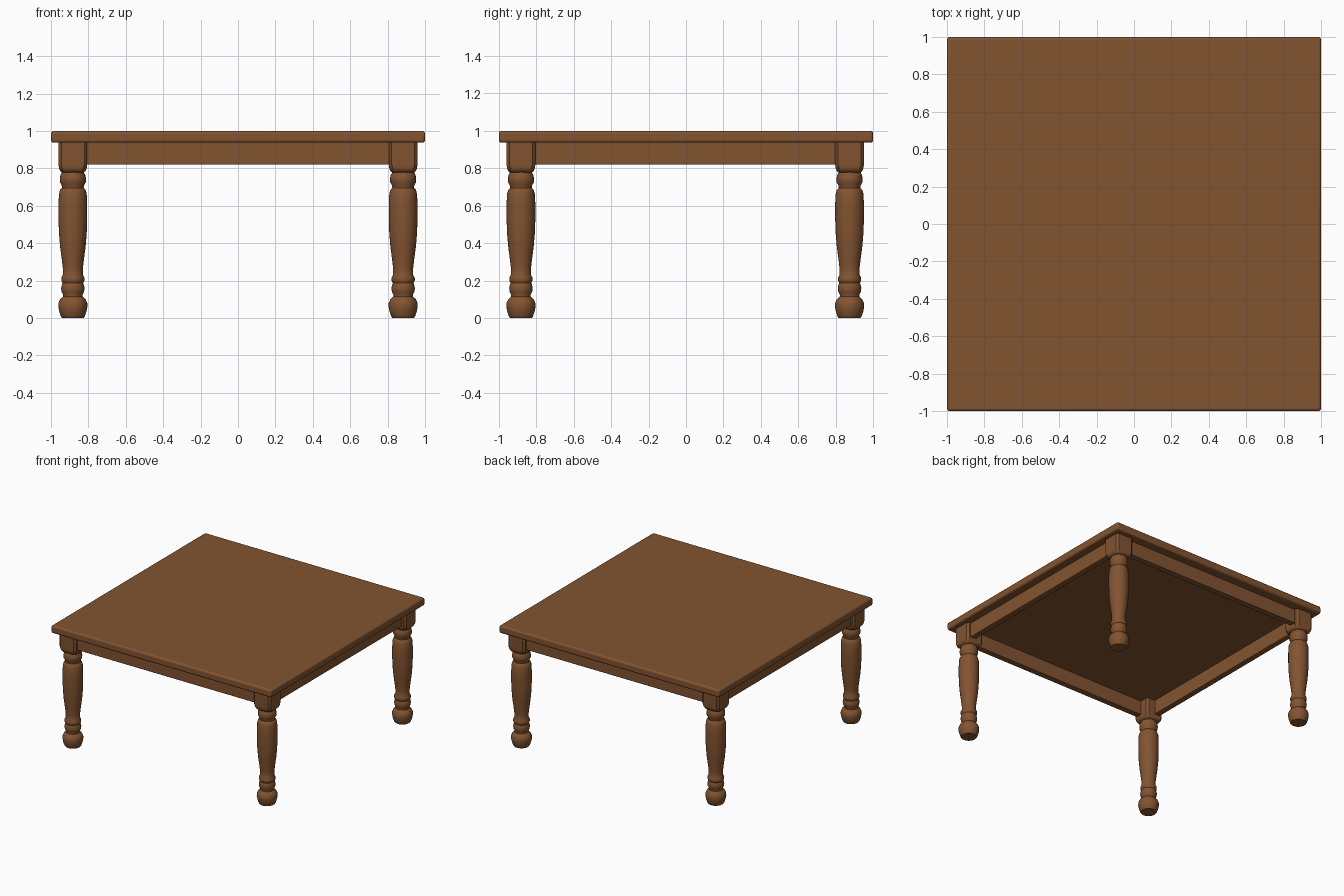
import bpy, bmesh, math

if "Cube" in bpy.data.objects:
    bpy.data.objects.remove(bpy.data.objects["Cube"])

wood = bpy.data.materials.new("warm brown wood")
wood.diffuse_color = (0.225, 0.088, 0.030, 1)
wood.use_nodes = True
wood.node_tree.nodes["Principled BSDF"].inputs["Base Color"].default_value = wood.diffuse_color


def finish(name, bm, bevel=0.0, segments=3):
    bmesh.ops.recalc_face_normals(bm, faces=bm.faces[:])
    mesh = bpy.data.meshes.new(name)
    bm.to_mesh(mesh)
    bm.free()
    mesh.materials.append(wood)
    ob = bpy.data.objects.new(name, mesh)
    bpy.context.collection.objects.link(ob)
    if bevel:
        mod = ob.modifiers.new("rounded edges", 'BEVEL')
        mod.width, mod.segments = bevel, segments
    bpy.ops.object.select_all(action='DESELECT')
    ob.select_set(True)
    bpy.context.view_layer.objects.active = ob
    bpy.ops.object.shade_smooth_by_angle(angle=math.radians(40))
    return ob


def box(name, lo, hi, bevel):
    bm = bmesh.new()
    bmesh.ops.create_cube(bm, size=1)
    for v in bm.verts:
        v.co = [(a + b) / 2 + c * (b - a) for a, b, c in zip(lo, hi, v.co)]
    return finish(name, bm, bevel)


def lathe(name, profile, x, y, steps=32):
    bm = bmesh.new()
    rings = [[bm.verts.new((x + r * math.cos(2 * math.pi * i / steps),
                            y + r * math.sin(2 * math.pi * i / steps), z))
              for i in range(steps)] for r, z in profile]
    for a, b in zip(rings, rings[1:]):
        for i in range(steps):
            j = (i + 1) % steps
            bm.faces.new((a[i], a[j], b[j], b[i]))
    bm.faces.new(rings[0])
    bm.faces.new(rings[-1])
    return finish(name, bm)


# Table top with softly rounded edge
box("table_top", (-1, -1, 0.937), (1, 1, 1.0), 0.014)

# Turned leg profile: (radius, height)
PROFILE = [(0.058, 0), (0.064, 0.008), (0.073, 0.035), (0.078, 0.06), (0.077, 0.08),
           (0.068, 0.10), (0.052, 0.115), (0.052, 0.125), (0.060, 0.14), (0.063, 0.16),
           (0.058, 0.18), (0.055, 0.187), (0.062, 0.20), (0.062, 0.215), (0.053, 0.232),
           (0.054, 0.27), (0.060, 0.32), (0.068, 0.38), (0.074, 0.45), (0.077, 0.53),
           (0.077, 0.61), (0.074, 0.665), (0.068, 0.685), (0.058, 0.695), (0.060, 0.71),
           (0.069, 0.725), (0.070, 0.745), (0.066, 0.765), (0.060, 0.775), (0.060, 0.80)]

H = 0.077   # half width of the square leg block
LX = 0.883
for side, sx in (("left", -1), ("right", 1)):
    for end, y in (("front", -0.882), ("back", 0.874)):
        x = sx * LX
        lathe(f"{end}_{side}_leg", PROFILE, x, y)
        # Square block, tapered and rounded towards its bottom
        bm = bmesh.new()
        rings = []
        for h, z in ((0.058, 0.778), (0.068, 0.785), (0.074, 0.80), (H, 0.82), (H, 0.945)):
            c = 0.016 + (H - h) * 0.7
            pts = [(h, -h + c), (h, h - c), (h - c, h), (-h + c, h),
                   (-h, h - c), (-h, -h + c), (-h + c, -h), (h - c, -h)]
            rings.append([bm.verts.new((x + px, y + py, z)) for px, py in pts])
        for a, b in zip(rings, rings[1:]):
            for i in range(8):
                j = (i + 1) % 8
                bm.faces.new((a[i], a[j], b[j], b[i]))
        bm.faces.new(rings[0])
        bm.faces.new(rings[-1])
        finish(f"{end}_{side}_leg_block", bm)

# Apron rails between the leg blocks
Z0, Z1 = 0.82, 0.945
box("front_apron", (-0.85, -0.93, Z0), (0.85, -0.88, Z1), 0.005)
box("back_apron", (-0.85, 0.872, Z0), (0.85, 0.922, Z1), 0.005)
box("left_apron", (-0.93, -0.85, Z0), (-0.88, 0.85, Z1), 0.005)
box("right_apron", (0.88, -0.85, Z0), (0.93, 0.85, Z1), 0.005)
